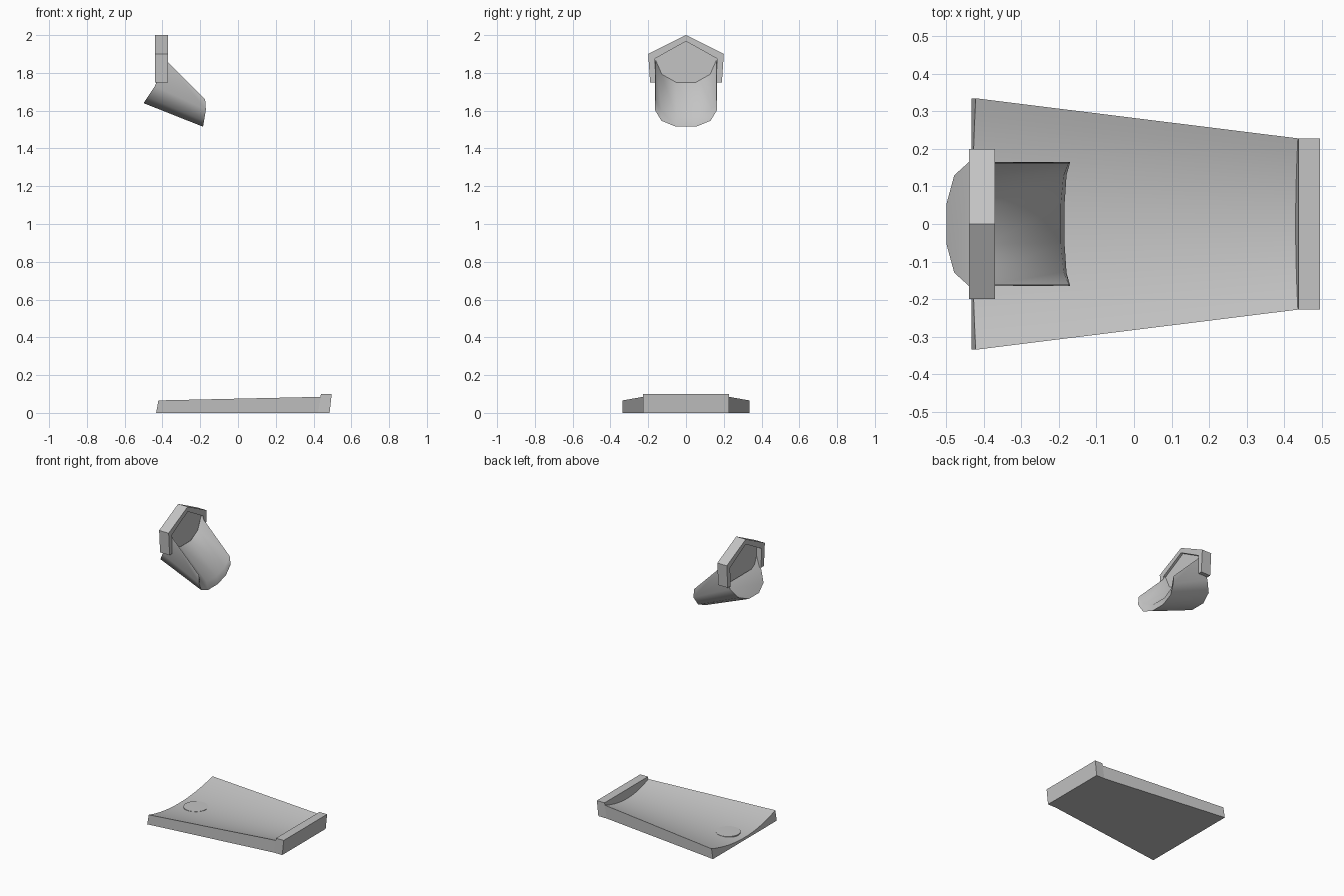
import bpy
import bmesh
import math

cube = bpy.data.objects.get("Cube")
if cube:
    bpy.data.objects.remove(cube, do_unlink=True)

stone = bpy.data.materials.new("grey_stone")
stone.use_nodes = True
stone.diffuse_color = (0.55, 0.55, 0.55, 1)
stone.node_tree.nodes["Principled BSDF"].inputs["Base Color"].default_value = (0.55, 0.55, 0.55, 1)


def build(name, verts, faces):
    mesh = bpy.data.meshes.new(name)
    mesh.from_pydata(verts, [], faces)
    bm = bmesh.new()
    bm.from_mesh(mesh)
    bmesh.ops.recalc_face_normals(bm, faces=bm.faces)
    bm.to_mesh(mesh)
    bm.free()
    mesh.materials.append(stone)
    obj = bpy.data.objects.new(name, mesh)
    bpy.context.collection.objects.link(obj)
    bpy.ops.object.select_all(action='DESELECT')
    obj.select_set(True)
    bpy.context.view_layer.objects.active = obj
    bpy.ops.object.shade_smooth_by_angle(angle=math.radians(45))
    return obj


def prism(name, outline, x0, x1):
    """Extrude a (y, z) outline along x."""
    n = len(outline)
    verts = [(x, y, z) for x in (x0, x1) for y, z in outline]
    faces = [list(range(n)), list(range(n, 2 * n))]
    faces += [[i, (i + 1) % n, n + (i + 1) % n, n + i] for i in range(n)]
    return build(name, verts, faces)


def trough(name, top_a, low_a, top_b, low_b, flat_back=False):
    """Bridge two ends, each made of an upper and a lower arc."""
    n = len(top_a)
    ta, la, tb, lb = (range(k * n, k * n + n) for k in range(4))
    faces = []
    for i in range(n - 1):
        j = i + 1
        faces += [[ta[i], ta[j], tb[j], tb[i]], [la[i], la[j], lb[j], lb[i]],
                  [tb[i], tb[j], lb[j], lb[i]]]
        if not flat_back:
            faces.append([ta[i], ta[j], la[j], la[i]])
    if flat_back:
        faces += [list(la), list(ta) + [la[-1], la[0]]]
    faces += [[ta[k], tb[k], lb[k], la[k]] for k in (0, -1)]
    return build(name, top_a + low_a + top_b + low_b, faces)


# Tapered basin with a shallow hollow, wide at the -x end
LEAN = 0.17


def basin_arc(x, half, rim, floor):
    arc = []
    for i in range(17):
        t = i / 8 - 1
        z = floor + (rim - floor) * t * t
        arc.append((x + LEAN * z, half * t, z))
    return arc


def flatten(arc, x):
    return [(x, y, 0) for _, y, _ in arc]


wide = basin_arc(-0.433, 0.335, 0.066, 0.015)
narrow = basin_arc(0.424, 0.228, 0.085, 0.045)
trough("basin", wide, flatten(wide, -0.433), narrow, flatten(narrow, 0.424))

# Raised lip closing the narrow end
ends = [-0.228, 0.228]
trough("basin_lip",
       [(0.439, y, 0.1) for y in ends], [(0.424, y, 0) for y in ends],
       [(0.496, y, 0.1) for y in ends], [(0.485, y, 0) for y in ends])

# Thin disc in the basin floor
disc = [(0.075 * math.cos(a * math.pi / 12), 0.075 * math.sin(a * math.pi / 12)) for a in range(24)]
n = len(disc)
build("basin_disc",
      [(x - 0.31, y, z) for z in (0.016, 0.024) for x, y in disc],
      [list(range(n)), list(range(n, 2 * n))]
      + [[i, (i + 1) % n, n + (i + 1) % n, n + i] for i in range(n)])

# Spout: rounded underside, steep hollow top
half_profile = [(0.165, 0), (0.13, 0.65), (0.053, 1)]
profile = [(-y, d) for y, d in half_profile] + half_profile[::-1]


def spout_arc(x, dx, z, dz, width=1.0):
    return [(x + dx * d, y * width, z + dz * d) for y, d in profile]


trough("spout",
       spout_arc(-0.385, 0, 1.872, -0.122, 0.985), spout_arc(-0.44, -0.06, 1.73, -0.09),
       spout_arc(-0.174, -0.021, 1.66, -0.095, 0.985), spout_arc(-0.17, -0.015, 1.605, -0.09),
       flat_back=True)

# Gabled hood around the back of the spout
prism("hood",
      [(0, 2), (0.2, 1.9), (0.19, 1.75), (0.16, 1.75), (0.165, 1.875),
       (0, 1.967), (-0.165, 1.875), (-0.16, 1.75), (-0.19, 1.75), (-0.2, 1.9)],
      -0.44, -0.37)

# Panel filling the gable
prism("hood_panel",
      [(0, 1.97), (0.167, 1.877), (0.162, 1.75), (-0.162, 1.75), (-0.167, 1.877)],
      -0.405, -0.386)
